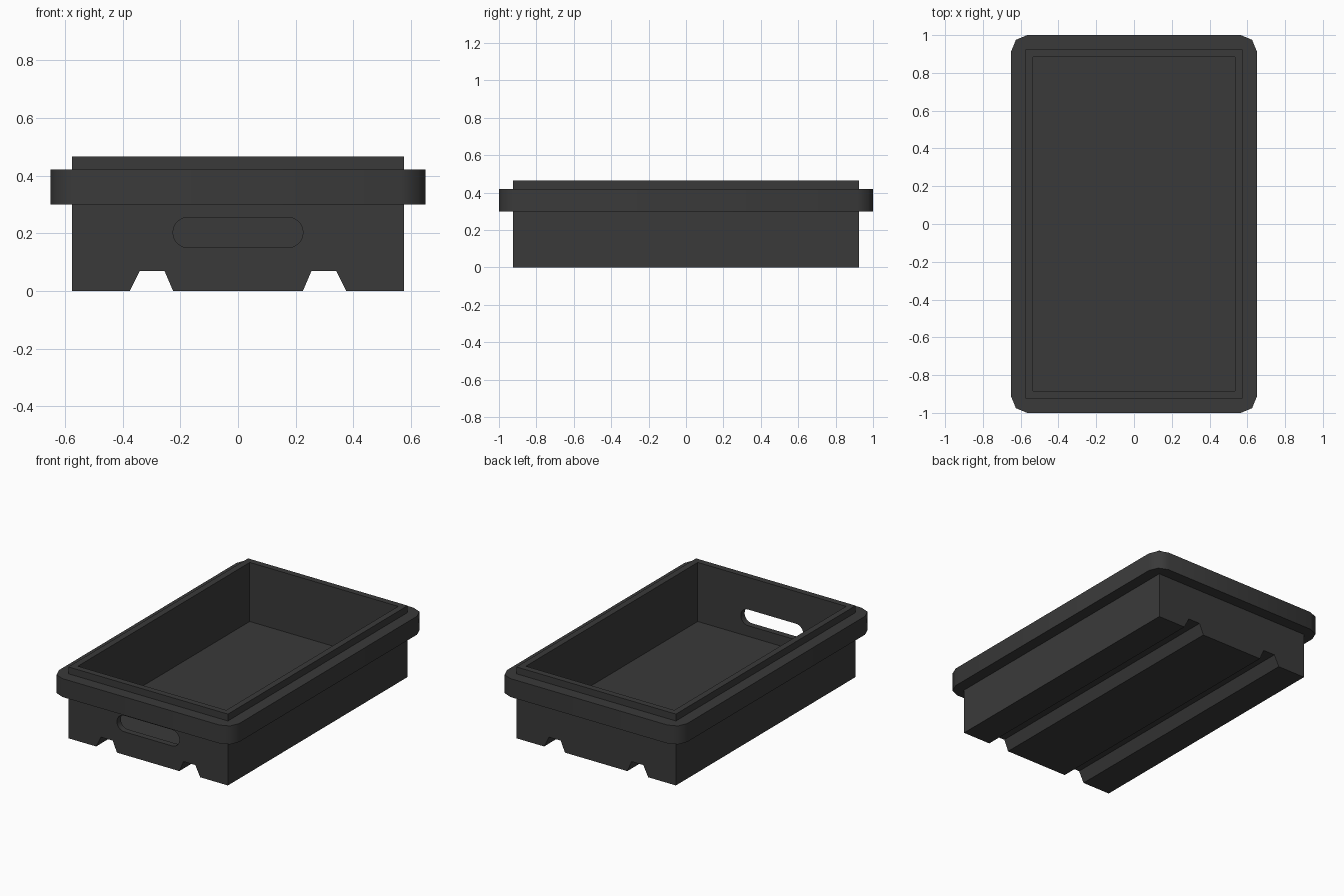
import bpy, bmesh, math
from mathutils import Vector

if "Cube" in bpy.data.objects:
    bpy.data.objects.remove(bpy.data.objects["Cube"])


def prism(name, outline, axis, lo, hi):
    """Extrude a 2D outline along 'y' (outline is x,z) or 'z' (outline is x,y)."""
    bm = bmesh.new()
    place = (lambda a, b: (a, lo, b)) if axis == 'y' else (lambda a, b: (a, b, lo))
    step = Vector((0, hi - lo, 0)) if axis == 'y' else Vector((0, 0, hi - lo))
    face = bm.faces.new([bm.verts.new(place(a, b)) for a, b in outline])
    ext = bmesh.ops.extrude_face_region(bm, geom=[face])
    verts = [g for g in ext['geom'] if isinstance(g, bmesh.types.BMVert)]
    bmesh.ops.translate(bm, verts=verts, vec=step)
    bmesh.ops.recalc_face_normals(bm, faces=bm.faces)
    mesh = bpy.data.meshes.new(name)
    bm.to_mesh(mesh)
    bm.free()
    ob = bpy.data.objects.new(name, mesh)
    bpy.context.collection.objects.link(ob)
    return ob


def rounded_rect(hx, hy, r, seg, cy=0.0):
    pts = []
    for q, (sx, sy) in enumerate([(1, 1), (-1, 1), (-1, -1), (1, -1)]):
        for i in range(seg + 1):
            t = math.pi / 2 * (q + i / seg)
            pts.append((sx * (hx - r) + r * math.cos(t),
                        cy + sy * (hy - r) + r * math.sin(t)))
    return pts


def rect(hx, hy):
    return [(hx, hy), (-hx, hy), (-hx, -hy), (hx, -hy)]


def combine(target, tool, operation):
    mod = target.modifiers.new(tool.name, 'BOOLEAN')
    mod.operation, mod.solver, mod.object = operation, 'EXACT', tool
    tool.hide_render = True
    bpy.context.view_layer.objects.active = target
    bpy.ops.object.modifier_apply(modifier=mod.name)
    bpy.data.objects.remove(tool)


# Body profile with two runner grooves along the underside
half = [(0.225, 0), (0.255, 0.07), (0.34, 0.07), (0.375, 0), (0.575, 0), (0.575, 0.465)]
profile = half + [(-x, z) for x, z in reversed(half)]
tray = prism("tray", profile, 'y', -0.925, 0.925)

# Protruding rim band with chamfer-rounded corners
combine(tray, prism("rim", rounded_rect(0.65, 1.0, 0.085, 2), 'z', 0.30, 0.42), 'UNION')

# Hollow interior
combine(tray, prism("cavity_cutter", rect(0.535, 0.885), 'z', 0.08, 0.6), 'DIFFERENCE')

# Handle slot through the front wall only
slot = rounded_rect(0.225, 0.0525, 0.052, 8, cy=0.2025)
combine(tray, prism("handle_cutter", slot, 'y', -1.1, -0.8), 'DIFFERENCE')

# Dark plastic
mat = bpy.data.materials.new("dark_plastic")
mat.diffuse_color = (0.042, 0.042, 0.042, 1)
mat.use_nodes = True
mat.node_tree.nodes["Principled BSDF"].inputs["Base Color"].default_value = mat.diffuse_color
tray.data.materials.clear()
tray.data.materials.append(mat)

bpy.ops.object.select_all(action='DESELECT')
tray.select_set(True)
bpy.context.view_layer.objects.active = tray
bpy.ops.object.shade_smooth_by_angle(angle=math.radians(50))
